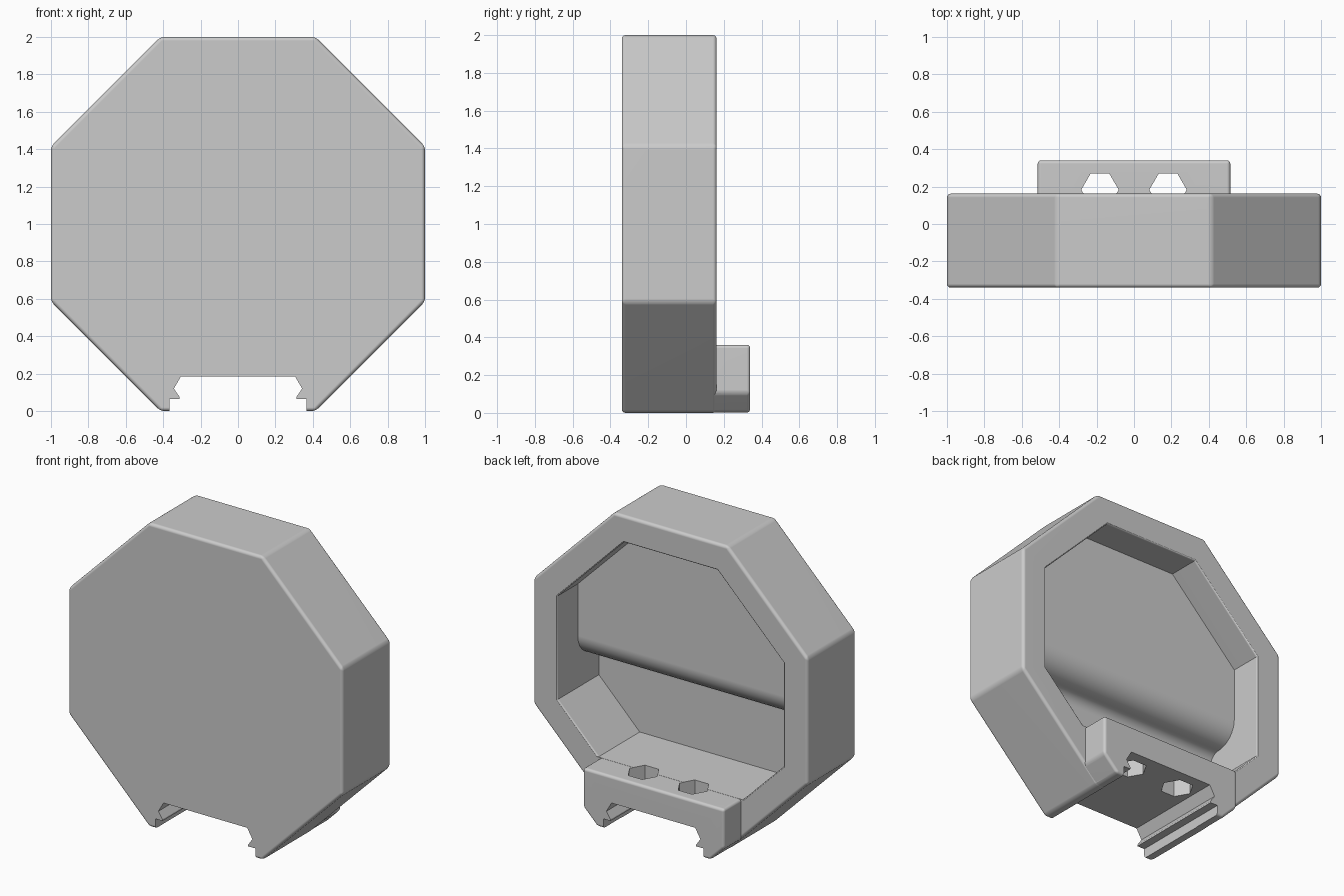
import bpy, bmesh, math
from mathutils import Vector

cube = bpy.data.objects.get("Cube")
if cube:
    bpy.data.objects.remove(cube, do_unlink=True)

grey = bpy.data.materials.new("matte_grey")
grey.use_nodes = True
colour = (0.6, 0.6, 0.6, 1)
grey.diffuse_color = colour
grey.node_tree.nodes["Principled BSDF"].inputs["Base Color"].default_value = colour


def loft(name, rings):
    """Closed, outward-facing solid through a list of equal-length rings."""
    bm = bmesh.new()
    loops = [[bm.verts.new(p) for p in ring] for ring in rings]
    n = len(loops[0])
    for a, b in zip(loops, loops[1:]):
        for i in range(n):
            bm.faces.new((a[i], a[(i + 1) % n], b[(i + 1) % n], b[i]))
    bm.faces.new(list(reversed(loops[0])))
    bm.faces.new(loops[-1])
    if bm.calc_volume(signed=True) < 0:
        bmesh.ops.reverse_faces(bm, faces=bm.faces)
    mesh = bpy.data.meshes.new(name)
    bm.to_mesh(mesh)
    bm.free()
    mesh.materials.append(grey)
    obj = bpy.data.objects.new(name, mesh)
    bpy.context.collection.objects.link(obj)
    return obj


def prism(name, points, start, end, axis):
    """Extrude a 2D outline along an axis; points are the other two coordinates."""
    def ring(d):
        return [Vector((*p[:axis], d, *p[axis:])) for p in points]
    return loft(name, [ring(start), ring(end)])


def octagon(apothem, y):
    r = apothem / math.cos(math.pi / 8)
    angles = [math.pi / 8 + k * math.pi / 4 for k in range(8)]
    return [Vector((r * math.cos(a), y, 1 + r * math.sin(a))) for a in angles]


def arc(cy, cz, r, start, end, steps=8):
    angles = [math.radians(start + (end - start) * i / steps) for i in range(steps + 1)]
    return [(cy + r * math.cos(a), cz + r * math.sin(a)) for a in angles]


def apply_modifier(obj, kind, **settings):
    mod = obj.modifiers.new(kind, kind)
    for key, value in settings.items():
        setattr(mod, key, value)
    bpy.ops.object.select_all(action="DESELECT")
    bpy.context.view_layer.objects.active = obj
    obj.select_set(True)
    bpy.ops.object.modifier_apply(modifier=mod.name)


def combine(obj, other, operation):
    apply_modifier(obj, "BOOLEAN", object=other, operation=operation, solver="EXACT")
    bpy.data.objects.remove(other, do_unlink=True)


def mirrored(half):
    return half + [(-x, z) for x, z in reversed(half)]


# Octagonal housing with softened edges
housing = loft("octagonal_housing", [octagon(1, -0.34), octagon(1, 0.162)])
apply_modifier(housing, "BEVEL", width=0.02, segments=4, limit_method="ANGLE")

# Mounting block projecting from the back, following the lower octagon corners
block = prism("mounting_block",
              mirrored([(0.413, 0.002), (0.515, 0.104), (0.515, 0.36)]), 0.06, 0.34, 1)
apply_modifier(block, "BEVEL", width=0.018, segments=4, limit_method="ANGLE")
combine(housing, block, "UNION")

# Rail slot with undercut jaws along the bottom
slot = prism("rail_slot_cutter", mirrored([
    (0.365, -0.1), (0.365, 0.065), (0.312, 0.065), (0.312, 0.075),
    (0.343, 0.12), (0.305, 0.185)]), -0.6, 0.6, 1)
combine(housing, slot, "DIFFERENCE")

# Pair of hexagonal bolt holes through the block into the slot
for side in (-1, 1):
    hexagon = [(side * 0.182 + 0.1 * math.cos(k * math.pi / 3),
                0.183 + 0.1 * math.sin(k * math.pi / 3)) for k in range(6)]
    hole = prism("bolt_hole_cutter", hexagon, 0.1, 0.5, 2)
    combine(housing, hole, "DIFFERENCE")

# Rear cavity: octagon with a rounded rim, deeper below a rounded step
rim = [octagon(0.824 + 0.014 * (1 - math.cos(t)), 0.15 + 0.014 * math.sin(t))
       for t in (0, 0.4, 0.8, 1.2)]
cavity = loft("cavity_cutter",
              [octagon(0.824, -0.4)] + rim + [octagon(0.833, 0.5)])
floor = prism("floor_profile",
              [(0.6, 0.361), (-0.27, 0.361)]
              + arc(-0.2, 0.78, 0.07, 180, 90)
              + arc(-0.2, 1.0, 0.15, -90, 0)[1:]
              + [(-0.05, 2.2), (0.6, 2.2)], -1.2, 1.2, 0)
combine(cavity, floor, "INTERSECT")
combine(housing, cavity, "DIFFERENCE")

# Smooth the rounded edges while keeping the flats crisp
bpy.ops.object.select_all(action="DESELECT")
bpy.context.view_layer.objects.active = housing
housing.select_set(True)
bpy.ops.object.shade_smooth_by_angle(angle=math.radians(32))
apply_modifier(housing, "WEIGHTED_NORMAL", keep_sharp=True)
